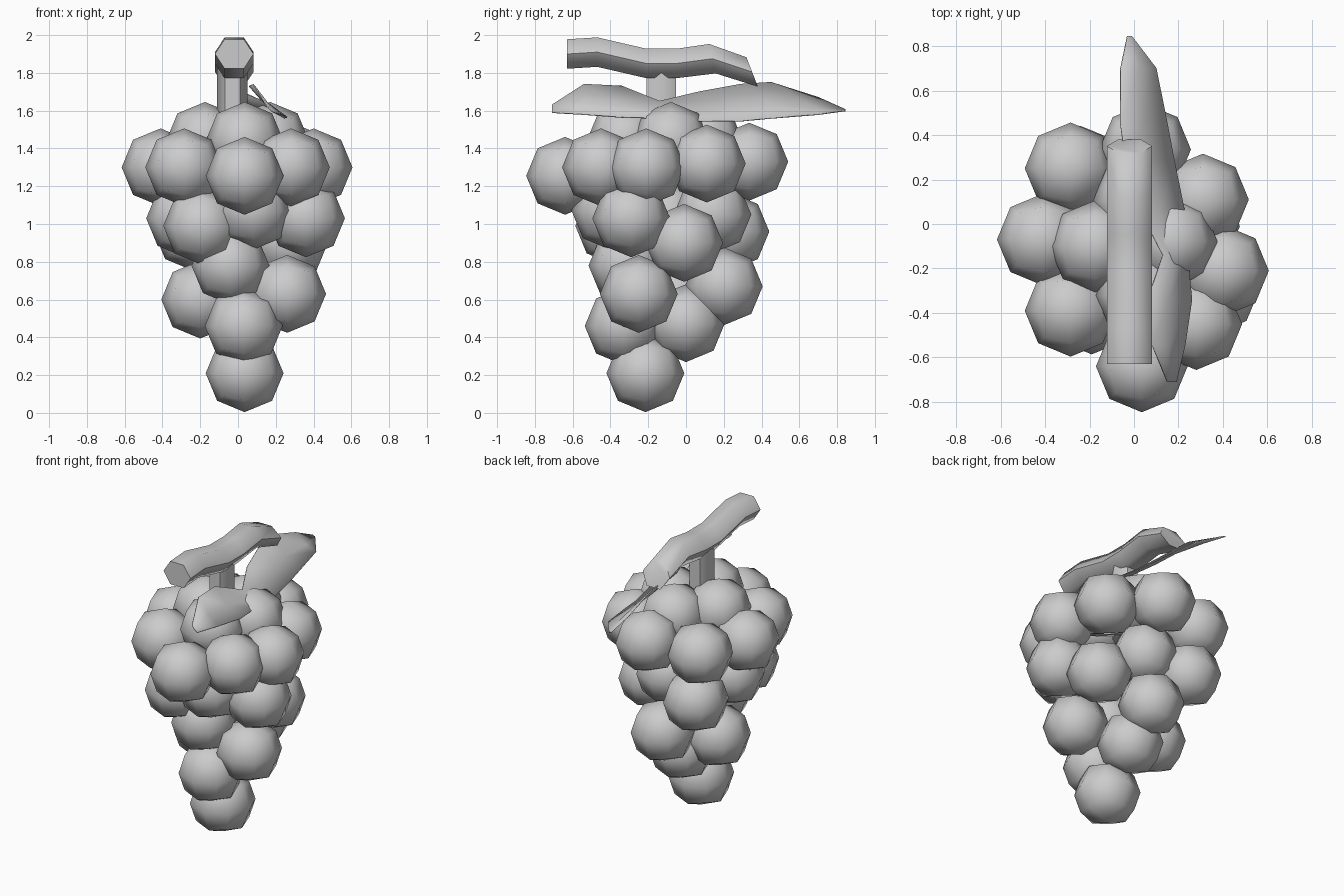
import bpy, bmesh, math
from mathutils import Vector

if "Cube" in bpy.data.objects:
    bpy.data.objects.remove(bpy.data.objects["Cube"])


def make_object(name, bm, angle=60):
    bmesh.ops.recalc_face_normals(bm, faces=bm.faces[:])
    me = bpy.data.meshes.new(name)
    bm.to_mesh(me)
    bm.free()
    ob = bpy.data.objects.new(name, me)
    bpy.context.collection.objects.link(ob)
    bpy.ops.object.select_all(action='DESELECT')
    ob.select_set(True)
    bpy.context.view_layer.objects.active = ob
    bpy.ops.object.shade_smooth_by_angle(angle=math.radians(angle))
    return ob


def grape(name, centre, r=0.206):
    # rounded cube ball: octagonal outline along every axis
    bm = bmesh.new()
    bmesh.ops.create_cube(bm, size=2)
    bmesh.ops.subdivide_edges(bm, edges=bm.edges[:], cuts=1, use_grid_fill=True)
    for v in bm.verts:
        v.co = Vector(centre) + v.co.normalized() * r
    make_object(name, bm)


def tube(name, rings):
    # skin a list of equal-length vertex rings and cap both ends
    bm = bmesh.new()
    vs = [[bm.verts.new(p) for p in ring] for ring in rings]
    n = len(vs[0])
    for a, b in zip(vs, vs[1:]):
        for i in range(n):
            j = (i + 1) % n
            bm.faces.new((a[i], a[j], b[j], b[i]))
    bm.faces.new(vs[0])
    bm.faces.new(vs[-1])
    return make_object(name, bm, 61)


# grapes, listed by layer from the top down
layers = {
    "crown": [(.035, -.32, 1.44), (-.175, -.1, 1.44), (.17, -.08, 1.44), (.02, .1, 1.43)],
    "shoulder": [(.035, -.64, 1.255), (-.285, -.39, 1.3), (.28, -.45, 1.3), (-.41, -.07, 1.3),
                 (.4, -.21, 1.3), (-.285, .25, 1.3), (.05, .335, 1.33), (.31, .11, 1.32)],
    "middle": [(-.19, -.38, .99), (.08, -.4, 1.07), (.36, -.29, 1.03), (-.28, -.1, 1.03),
               (.27, -.01, .9), (-.24, .235, .96), (.03, .14, 1.05)],
    "lower": [(-.2, -.06, .6), (-.04, -.31, .78), (.26, -.25, .63), (.03, -.33, .46),
              (.03, .2, .67), (.03, 0, .475)],
    "tip": [(.035, -.215, .21)],
}
for layer, centres in layers.items():
    for i, c in enumerate(centres):
        grape(f"grape_{layer}_{i + 1}", c)

# woody branch: hexagon swept along a wavy path, far end cut at a slant
path = [(-.63, 1.9, 0), (-.47, 1.91, 0), (-.21, 1.85, 0), (-.05, 1.85, 0),
        (.14, 1.875, -.02), (.35, 1.805, -.035)]
hexagon = [(math.cos(math.radians(60 * k)), math.sin(math.radians(60 * k))) for k in range(6)]
tube("branch", [[(-.02 + .102 * c, y + lean * s, z + .1 * .866 * s / .866 * .9)
                 for c, s in hexagon] for y, z, lean in path])

# stem from branch down into the bunch
tube("stem", [[(-.03 + .08 * c, -.13 + .09 * s, z) for c, s in hexagon] for z in (1.3, 1.82)])

# drooping leaf: (y, inner x, inner z, outer x, outer z) per rib, with a notch near the stem
ribs = [(-.71, .15, 1.63, .19, 1.59), (-.54, .08, 1.74, .23, 1.58), (-.34, .06, 1.73, .26, 1.565),
        (-.14, .13, 1.65, .24, 1.56), (.07, .02, 1.70, .225, 1.545), (.29, -.04, 1.74, .18, 1.545),
        (.45, -.06, 1.75, .15, 1.56), (.70, -.06, 1.67, .10, 1.58), (.845, -.03, 1.605, -.01, 1.60)]
bm = bmesh.new()
rows = []
for y, xi, zi, xo, zo in ribs:
    sag = .12 * (xo - xi)
    rows.append([bm.verts.new(p) for p in
                 ((xi, y, zi), ((xi + xo) / 2, y, (zi + zo) / 2 - sag), (xo, y, zo))])
for a, b in zip(rows, rows[1:]):
    for i in range(2):
        bm.faces.new((a[i], a[i + 1], b[i + 1], b[i]))
leaf = make_object("leaf", bm, 40)
mod = leaf.modifiers.new("thickness", 'SOLIDIFY')
mod.thickness = .006
mod.offset = 0
